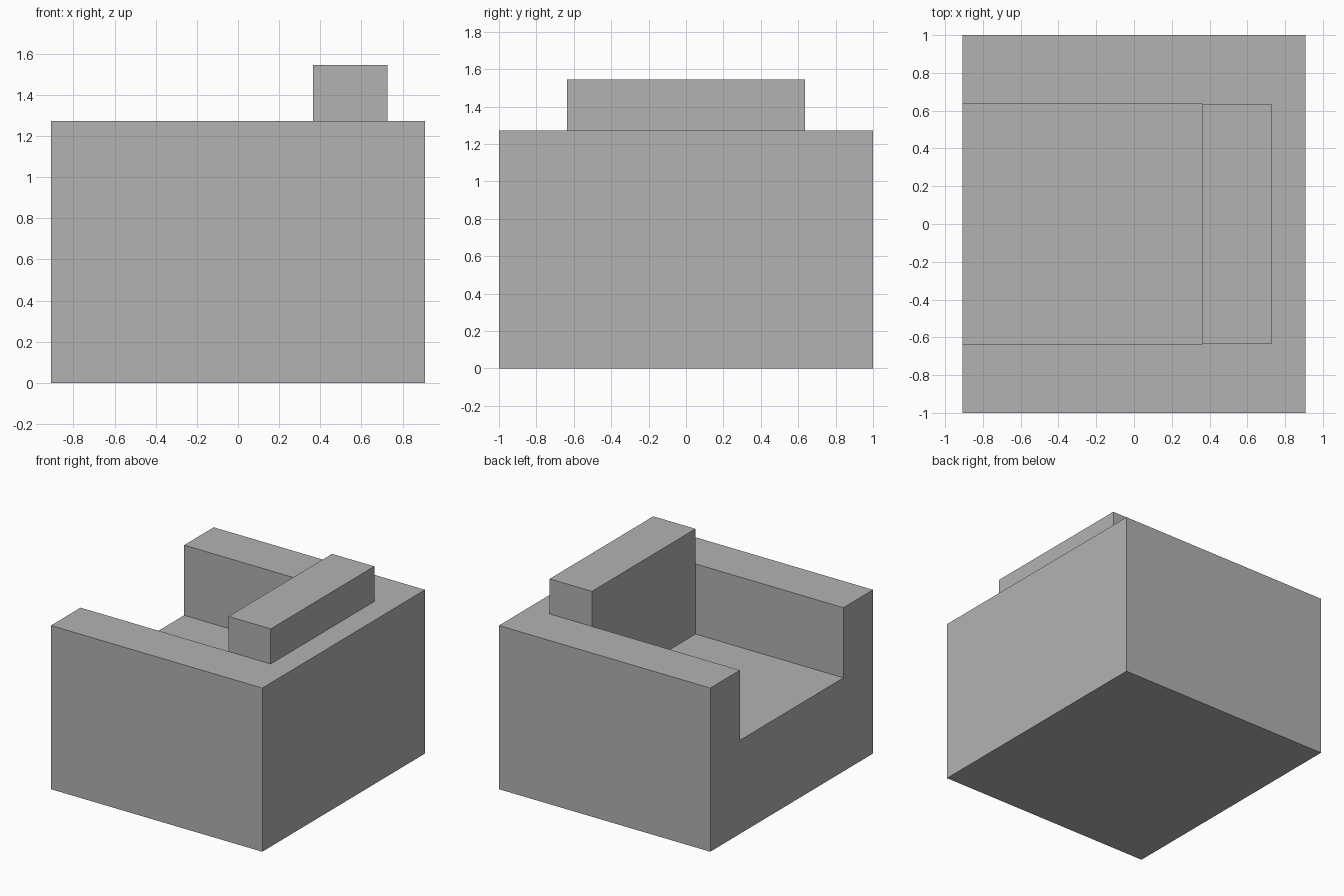
import bpy

if "Cube" in bpy.data.objects:
    bpy.data.objects.remove(bpy.data.objects["Cube"])

U = 1 / 11  # the model sits on a grid of elevenths

grey = bpy.data.materials.new("grey")
grey.diffuse_color = (0.448, 0.448, 0.448, 1)
grey.use_nodes = True
grey.node_tree.nodes["Principled BSDF"].inputs["Base Color"].default_value = grey.diffuse_color


def box(name, x, y, z):
    """Box from (min, max) pairs given in grid units."""
    pts = [(a * U, b * U, c * U) for a in x for b in y for c in z]
    faces = [(0, 1, 3, 2), (4, 6, 7, 5), (0, 4, 5, 1),
             (2, 3, 7, 6), (0, 2, 6, 4), (1, 5, 7, 3)]
    mesh = bpy.data.meshes.new(name)
    mesh.from_pydata(pts, [], faces)
    mesh.materials.append(grey)
    obj = bpy.data.objects.new(name, mesh)
    bpy.context.collection.objects.link(obj)
    return obj


# Chair body with both arms and the rear wall
body = box("chair_body", (-10, 10), (-11, 11), (0, 14))

# Seat recess, open to the -x side and the top
cutter = box("seat_cutter", (-12, 4), (-7, 7), (8, 20))
cutter.hide_render = True
cutter.hide_viewport = True
cutter.display_type = 'WIRE'
cut = body.modifiers.new("seat_recess", 'BOOLEAN')
cut.operation = 'DIFFERENCE'
cut.solver = 'EXACT'
cut.object = cutter

# Backrest standing on the rear wall, flush with the recess
box("backrest", (4, 8), (-7, 7), (14, 17))
